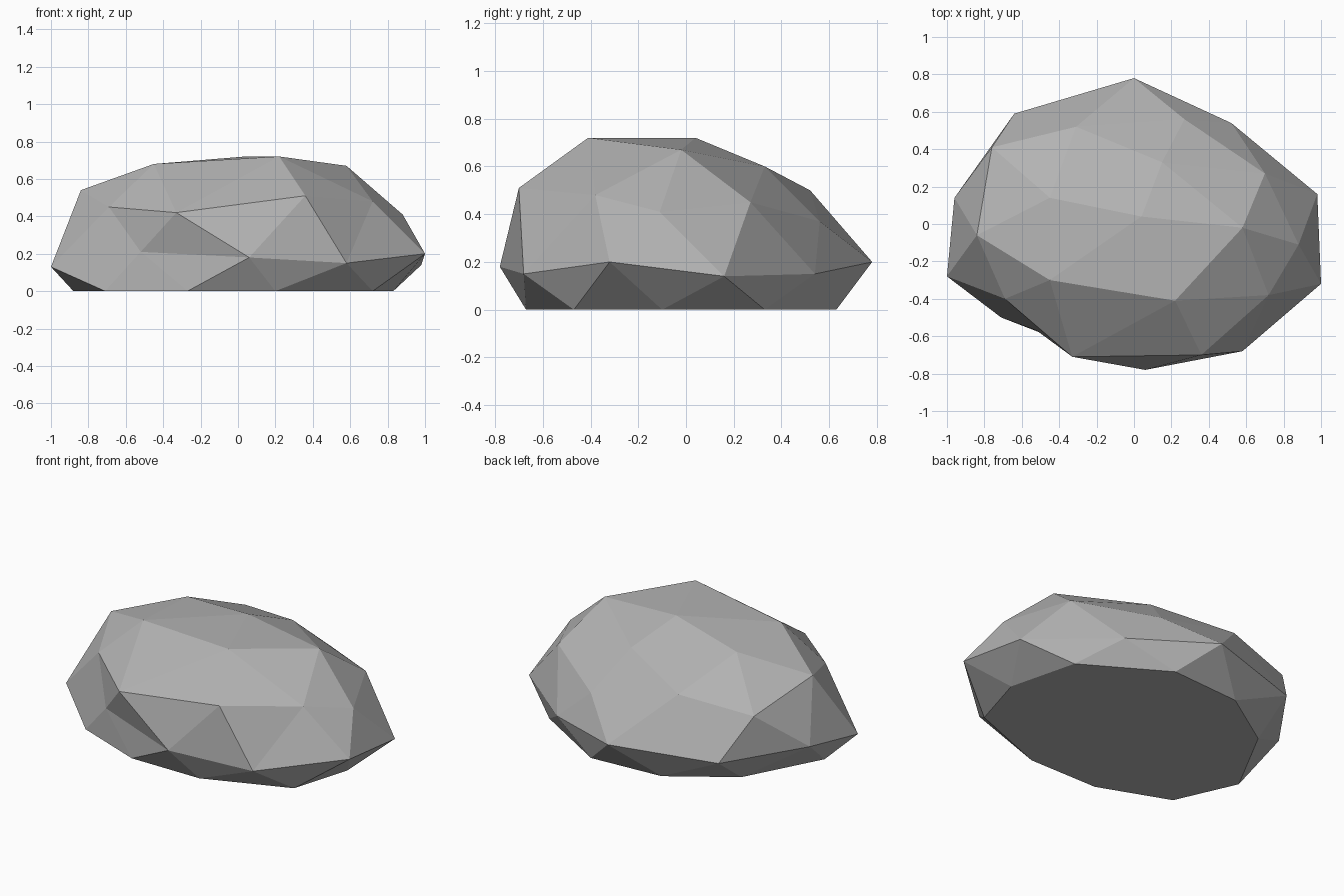
import bpy
import bmesh

# Remove the default cube
default_cube = bpy.data.objects.get("Cube")
if default_cube:
    bpy.data.objects.remove(default_cube, do_unlink=True)

# Stone material
stone_grey = bpy.data.materials.new("stone_grey")
stone_grey.use_nodes = True
stone_colour = (0.45, 0.45, 0.45, 1)
stone_grey.diffuse_color = stone_colour
shader = stone_grey.node_tree.nodes["Principled BSDF"]
shader.inputs["Base Color"].default_value = stone_colour
shader.inputs["Roughness"].default_value = 0.9

# Irregular rings of the boulder in hundredths, clockwise from the back
base_outline = [(22, 63), (72, 33), (83, -10), (72, -47), (20, -67),
                (-27, -67), (-71, -50), (-88, -12), (-63, 35), (-25, 60)]
belly_outline = [(52, 54, 15), (98, 16, 14), (100, -32, 20), (58, -68, 15),
                 (6, -78, 18), (-52, -57, 21), (-100, -28, 13),
                 (-96, 14, 20), (-64, 59, 18), (0, 78, 20)]
shoulder_outline = [(27, 56, 37), (70, 27, 45), (88, -11, 41), (72, -38, 48),
                    (36, -70, 51), (-33, -71, 42), (-69, -40, 45),
                    (-84, -6, 54), (-76, 41, 44), (-31, 52, 50)]
crown_outline = [(15, 33, 60), (58, -2, 67), (22, -41, 72),
                 (-45, -30, 68), (-45, 14, 66)]
peak_point = (4, 4, 72)

mesh_builder = bmesh.new()


def add_point(point):
    """Place one vertex, on the ground when no height is given."""
    x, y, *height = point
    z = height[0] if height else 0
    return mesh_builder.verts.new((x / 100, y / 100, z / 100))


def add_ring(outline):
    return [add_point(point) for point in outline]


def add_band(ring, staggered_ring):
    """Join two rings whose vertices alternate with a zigzag of triangles."""
    count = len(ring)
    for index in range(count):
        following = (index + 1) % count
        mesh_builder.faces.new((ring[index], ring[following], staggered_ring[index]))
        mesh_builder.faces.new((staggered_ring[index], ring[following],
                                staggered_ring[following]))


base = add_ring(base_outline)
belly = add_ring(belly_outline)
shoulder = add_ring(shoulder_outline)
crown = add_ring(crown_outline)
peak = add_point(peak_point)

# Flat underside and the two faceted side bands
mesh_builder.faces.new(base)
add_band(base, belly)
add_band(shoulder, belly)

# Crown facets: each crown vertex fans out to three shoulder vertices
for index, corner in enumerate(crown):
    neighbour = crown[(index + 1) % len(crown)]
    ridge = shoulder[index * 2]
    after = shoulder[index * 2 + 1]
    before = shoulder[index * 2 - 1]
    for triangle in ((peak, corner, neighbour), (corner, neighbour, after),
                     (corner, ridge, after), (corner, ridge, before)):
        mesh_builder.faces.new(triangle)

bmesh.ops.recalc_face_normals(mesh_builder, faces=mesh_builder.faces[:])
boulder_mesh = bpy.data.meshes.new("boulder")
mesh_builder.to_mesh(boulder_mesh)
mesh_builder.free()

# Boulder object with flat facets
boulder_mesh.materials.append(stone_grey)
boulder = bpy.data.objects.new("boulder", boulder_mesh)
bpy.context.collection.objects.link(boulder)
